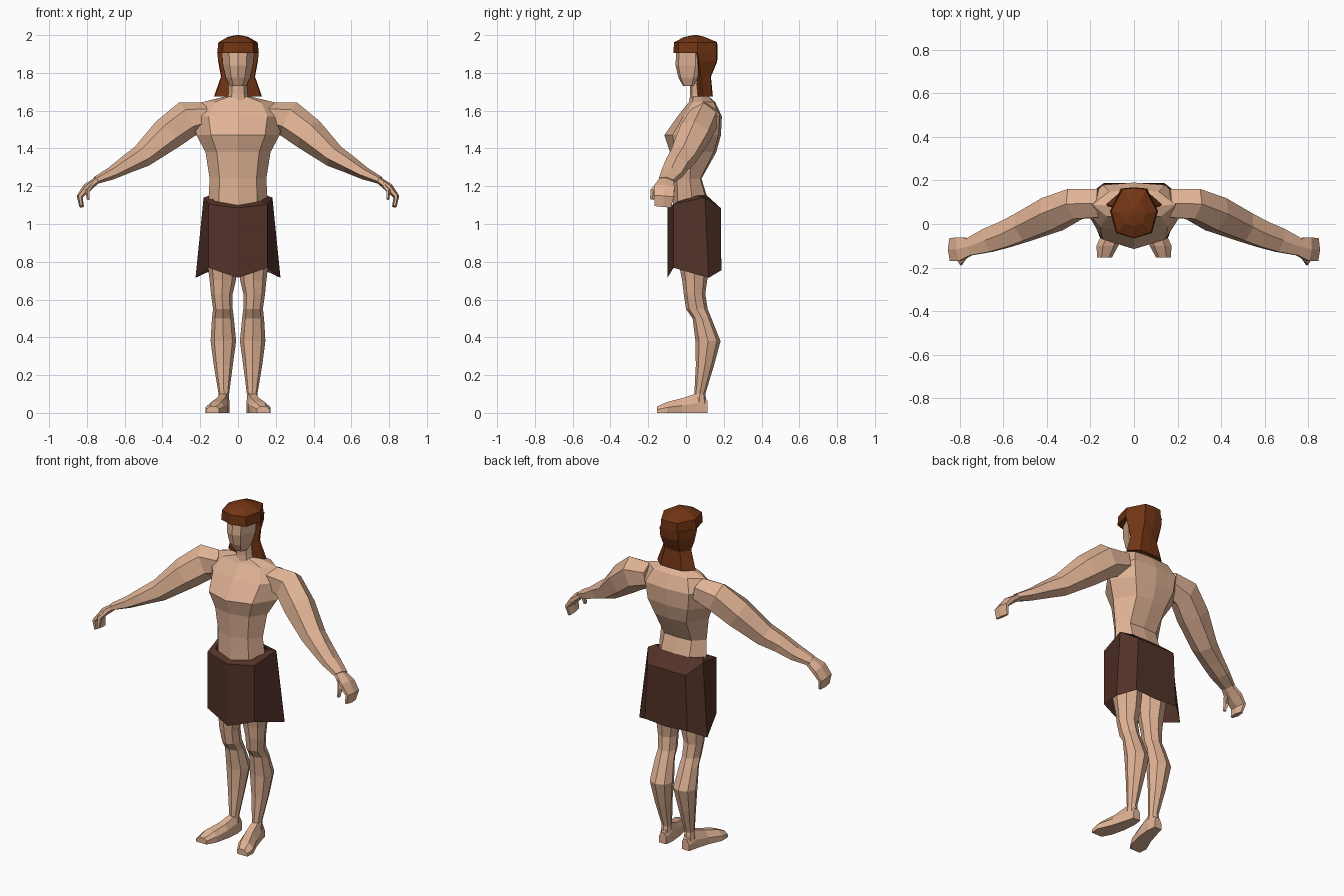
import bpy, bmesh, math
from mathutils import Vector


def material(name, rgb):
    m = bpy.data.materials.new(name)
    m.diffuse_color = (*rgb, 1)
    return m


SKIN = material("skin", (0.75, 0.45, 0.30))
HAIR = material("hair_brown", (0.17, 0.036, 0.007))
CLOTH = material("cloth_brown", (0.085, 0.032, 0.022))


def loft(name, rings, mat, mirror=False, caps=True):
    """Skin equal-length point rings into a flat-shaded mesh."""
    bm = bmesh.new()
    rows = [[bm.verts.new(p) for p in r] for r in rings]
    n = len(rows[0])
    for a, b in zip(rows, rows[1:]):
        for i in range(n):
            j = (i + 1) % n
            bm.faces.new((a[i], a[j], b[j], b[i]))
    if caps:
        bm.faces.new(rows[0])
        bm.faces.new(rows[-1])
    bmesh.ops.recalc_face_normals(bm, faces=bm.faces)
    me = bpy.data.meshes.new(name)
    bm.to_mesh(me)
    bm.free()
    me.materials.append(mat)
    ob = bpy.data.objects.new(name, me)
    bpy.context.collection.objects.link(ob)
    if mirror:
        md = ob.modifiers.new("mirror", 'MIRROR')
        md.use_mirror_merge = False
    return ob


def both_sides(half):
    """Complete a half ring running from front centre to back centre."""
    return half + [(-x, y, z) for x, y, z in reversed(half) if x > 1e-6]


def body_ring(z, w, yf, ys, yb, fx=0.65, fy=0.25, bx=0.6, by=0.1):
    return both_sides([(0, yf, z), (w * fx, yf + (ys - yf) * fy, z), (w, ys, z),
                       (w * bx, yb - (yb - ys) * by, z), (0, yb, z)])


def tube(name, path, sides):
    """Limb along a path of (x, y, z, radius up, radius in depth), mirrored."""
    pts = [Vector(p[:3]) for p in path]
    fit = 1 / math.cos(math.pi / sides) if sides % 4 else 1
    rings = []
    for i, p in enumerate(path):
        d = (pts[min(i + 1, len(pts) - 1)] - pts[max(i - 1, 0)]).normalized()
        v = Vector((0, 1, 0))
        v = (v - d * v.dot(d)).normalized()
        w = d.cross(v)
        rings.append([pts[i] + w * p[3] * math.cos(t) + v * p[4] * fit * math.sin(t)
                      for t in (2 * math.pi * k / sides for k in range(sides))])
    return loft(name, rings, SKIN, mirror=True)


# Torso: z, half width, front y, side y, back y
loft("torso", [body_ring(*r) for r in (
    (1.02, .150, -.070, .03, .130),
    (1.15, .155, -.070, .03, .110),
    (1.24, .150, -.070, .02, .082),
    (1.38, .172, -.085, .03, .160),
    (1.47, .220, -.115, .06, .185),
    (1.57, .240, -.045, .08, .190),
    (1.645, .190, .015, .09, .155),
    (1.675, .070, .025, .08, .120))], SKIN)

# Neck and head
loft("neck", [body_ring(*r) for r in (
    (1.62, .065, .015, .07, .12),
    (1.69, .050, .022, .06, .11),
    (1.80, .050, .020, .06, .11))], SKIN)
loft("head", [body_ring(*r, fx=.55, fy=.15) for r in (
    (1.73, .042, -.015, .03, .06),
    (1.775, .065, -.040, .04, .10),
    (1.84, .080, -.056, .05, .13),
    (1.93, .088, -.050, .05, .15))], SKIN)

# Hair: cap with fringe, then the length falling behind the face
loft("hair_cap", [body_ring(*r, fx=.75, fy=.2, bx=.5, by=.05) for r in (
    (1.905, .110, -.066, .06, .168),
    (1.962, .104, -.064, .06, .165),
    (1.990, .055, -.010, .05, .100),
    (2.000, .010, .040, .05, .060))], HAIR)
loft("hair_back", [body_ring(*r, fx=.95, fy=.8, bx=.55, by=.05) for r in (
    (1.91, .110, .045, .06, .168),
    (1.86, .105, .045, .07, .165),
    (1.78, .090, .040, .08, .132),
    (1.675, .127, .050, .09, .142))], HAIR)

# Arms, hands and thumbs
tube("arm", [
    (.160, .095, 1.575, .070, .065),
    (.270, .092, 1.555, .098, .070),
    (.375, .045, 1.475, .090, .078),
    (.510, -.015, 1.358, .062, .066),
    (.590, -.048, 1.315, .048, .060),
    (.670, -.075, 1.268, .034, .055),
    (.755, -.105, 1.230, .020, .040)], 6)
tube("hand", [
    (.745, -.102, 1.233, .018, .038),
    (.800, -.115, 1.192, .023, .054),
    (.838, -.117, 1.145, .016, .052),
    (.828, -.122, 1.092, .012, .044)], 6)
tube("thumb", [
    (.775, -.140, 1.205, .014, .018),
    (.796, -.172, 1.175, .013, .014),
    (.792, -.180, 1.130, .008, .009)], 5)


# Legs: z, inner x, outer x, front y, back y
def leg_ring(z, x0, x1, y0, y1, n=8):
    return [((x0 + x1) / 2 + (x1 - x0) / 2 * math.sin(t),
             (y0 + y1) / 2 - (y1 - y0) / 2 * math.cos(t), z)
            for t in (2 * math.pi * k / n for k in range(n))]


loft("leg", [leg_ring(*r) for r in (
    (1.04, .002, .150, -.05, .13),
    (.82, .004, .165, -.045, .13),
    (.70, .012, .150, -.020, .112),
    (.63, .028, .143, -.012, .102),
    (.55, .028, .132, .000, .115),
    (.50, .022, .138, .035, .135),
    (.38, .010, .145, .050, .183),
    (.25, .028, .128, .052, .148),
    (.10, .047, .103, .044, .102),
    (.04, .046, .110, .030, .112))], SKIN, mirror=True)


# Feet: centre x, y, half width, height
def foot_ring(x, y, w, h):
    return [(x - w, y, 0), (x + w, y, 0), (x + w, y, h * .5),
            (x + w * .4, y, h), (x - w * .6, y, h), (x - w, y, h * .6)]


loft("foot", [foot_ring(*r) for r in (
    (.076, .114, .024, .065),
    (.079, .060, .034, .105),
    (.095, -.020, .042, .078),
    (.122, -.100, .050, .058),
    (.135, -.153, .034, .034))], SKIN, mirror=True)

# Skirt: pointed hem, hip line, then the waist edge
hem = [(0, -.098, .715), (.155, -.066, .768), (.225, .12, .715), (.14, .187, .755), (0, .187, .745)]
hip = [(0, -.098, 1.085), (.155, -.066, 1.105), (.182, .10, 1.140), (.125, .185, 1.083), (0, .185, 1.083)]
waist = [(0, -.068, 1.10), (.120, -.040, 1.12), (.152, .06, 1.15), (.09, .105, 1.153), (0, .108, 1.153)]
loft("skirt", [both_sides(r) for r in (hem, hip, waist)], CLOTH, caps=False)
